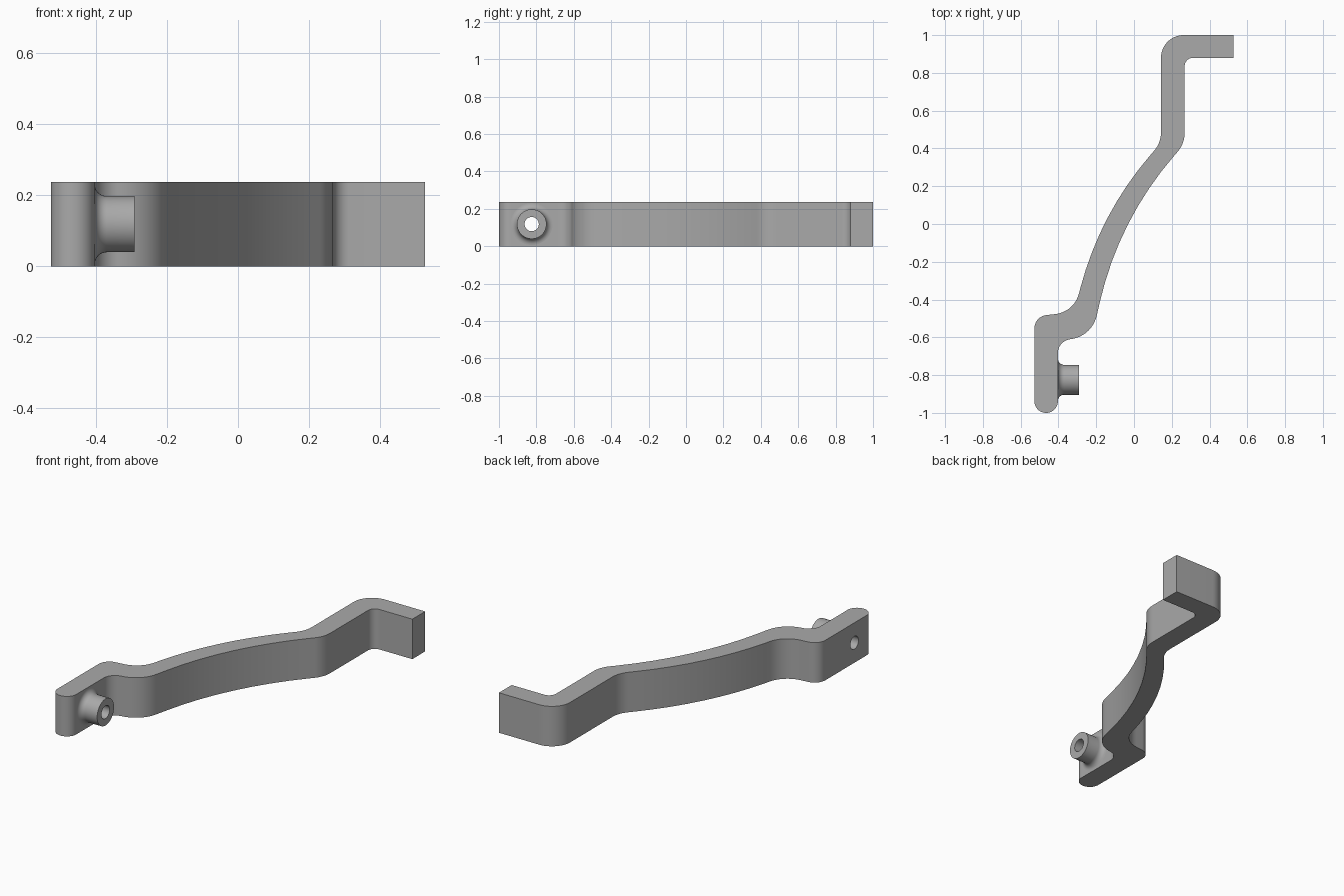
import bpy, bmesh, math
from mathutils import Vector, Matrix

cube = bpy.data.objects.get("Cube")
if cube:
    bpy.data.objects.remove(cube, do_unlink=True)

HEIGHT = 0.237
PLATE_X = -0.403
BOSS_Y, BOSS_Z = -0.825, HEIGHT / 2
HOLE_R = 0.038

grey = bpy.data.materials.new("plain grey")
grey.use_nodes = True
grey.diffuse_color = (0.4, 0.4, 0.4, 1)
grey.node_tree.nodes["Principled BSDF"].inputs["Base Color"].default_value = (0.4, 0.4, 0.4, 1)


def make_object(name, bm):
    bmesh.ops.recalc_face_normals(bm, faces=bm.faces)
    mesh = bpy.data.meshes.new(name)
    bm.to_mesh(mesh)
    bm.free()
    mesh.materials.append(grey)
    obj = bpy.data.objects.new(name, mesh)
    bpy.context.collection.objects.link(obj)
    return obj


def smooth(obj):
    bpy.ops.object.select_all(action="DESELECT")
    obj.select_set(True)
    bpy.context.view_layer.objects.active = obj
    bpy.ops.object.shade_smooth_by_angle(angle=math.radians(30))


def rounded_outline(corners):
    """Polygon whose corners (x, y, radius) become tangent arcs."""
    points = []
    for i, (x, y, r) in enumerate(corners):
        p = Vector((x, y))
        if r == 0:
            points.append(p)
            continue
        a = (Vector(corners[i - 1][:2]) - p).normalized()
        b = (Vector(corners[(i + 1) % len(corners)][:2]) - p).normalized()
        half = a.angle(b) / 2
        centre = p + (a + b).normalized() * r / math.sin(half)
        start = p + a * r / math.tan(half) - centre
        end = p + b * r / math.tan(half) - centre
        turn = math.pi - 2 * half
        steps = max(8, round(turn / math.radians(6)))
        for k in range(steps + 1):
            t = k / steps
            points.append(centre + (start * math.sin((1 - t) * turn)
                                    + end * math.sin(t * turn)) / math.sin(turn))
    return points


# Bent arm: filleted outline, extruded upward
outline = rounded_outline([
    (-0.527, -1.0, 0.0615), (PLATE_X, -1.0, 0.0615),
    (PLATE_X, -0.62, 0.075), (-0.222, -0.592, 0.16),
    (-0.08, 0.025, 1.79), (0.268, 0.425, 0.15),
    (0.268, 0.88, 0.045), (0.527, 0.88, 0), (0.527, 1.0, 0),
    (0.143, 1.0, 0.12), (0.143, 0.43, 0.15),
    (-0.18, 0.055, 1.75), (-0.317, -0.465, 0.145),
    (-0.527, -0.49, 0.07)])
bm = bmesh.new()
base = bm.faces.new([bm.verts.new((p.x, p.y, 0)) for p in outline])
top = bmesh.ops.extrude_face_region(bm, geom=[base], use_keep_orig=True)
bmesh.ops.translate(bm, vec=(0, 0, HEIGHT),
                    verts=[v for v in top["geom"] if isinstance(v, bmesh.types.BMVert)])
arm = make_object("bent_arm", bm)

# Through hole in the end plate
bm = bmesh.new()
place = Matrix.Translation((-0.465, BOSS_Y, BOSS_Z)) @ Matrix.Rotation(math.pi / 2, 4, "Y")
bmesh.ops.create_cone(bm, cap_ends=True, segments=48, radius1=HOLE_R,
                      radius2=HOLE_R, depth=0.3, matrix=place)
cutter = make_object("hole_cutter", bm)
cutter.hide_render = True
cut = arm.modifiers.new("hole", "BOOLEAN")
cut.operation = "DIFFERENCE"
cut.solver = "EXACT"
cut.object = cutter
bpy.context.view_layer.objects.active = arm
bpy.ops.object.modifier_apply(modifier=cut.name)
bpy.data.objects.remove(cutter, do_unlink=True)
smooth(arm)

# Hollow boss with a flared foot, turned about the hole axis
TIP_X, BOSS_R, FLARE = -0.291, 0.079, 0.033
profile = [(PLATE_X, HOLE_R), (TIP_X, HOLE_R), (TIP_X, BOSS_R)]
for k in range(9):
    a = math.radians(90 * k / 8)
    profile.append((PLATE_X + FLARE * (1 - math.sin(a)),
                    BOSS_R + FLARE * (1 - math.cos(a))))
bm = bmesh.new()
ring = [bm.verts.new((x, BOSS_Y, BOSS_Z + r)) for x, r in profile]
edges = [bm.edges.new(pair) for pair in zip(ring, ring[1:])]
bmesh.ops.spin(bm, geom=ring + edges, cent=(0, BOSS_Y, BOSS_Z), axis=(1, 0, 0),
               angle=2 * math.pi, steps=48, use_merge=True)
bmesh.ops.remove_doubles(bm, verts=bm.verts, dist=1e-5)
smooth(make_object("hollow_boss", bm))
